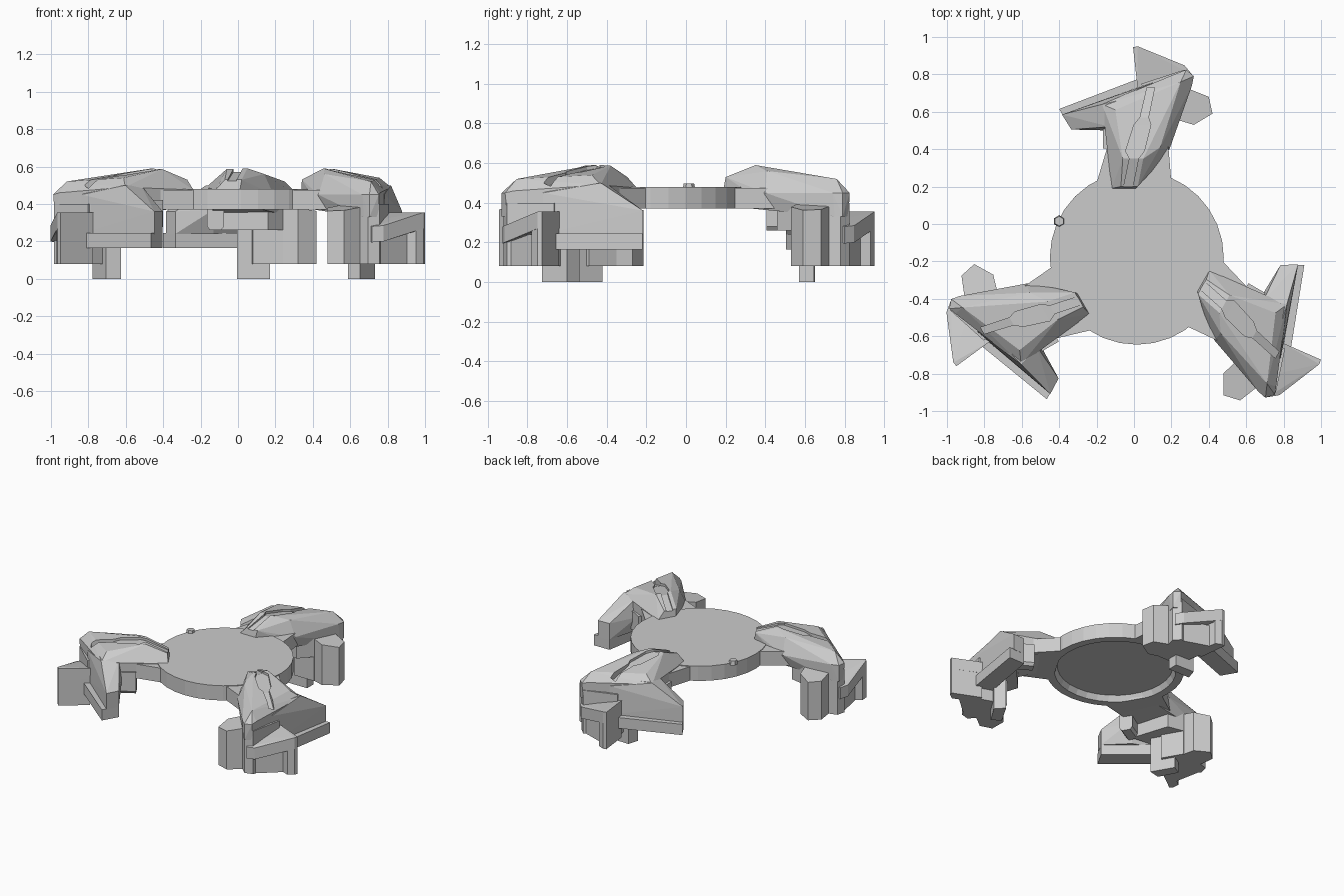
import bpy, bmesh, math
from mathutils import Matrix, Vector
from mathutils.bvhtree import BVHTree

cube = bpy.data.objects.get("Cube")
if cube:
    bpy.data.objects.remove(cube, do_unlink=True)

CENTRE = Vector((0.015, -0.18, 0))
parts = []


def make_object(name, bm):
    bmesh.ops.recalc_face_normals(bm, faces=bm.faces)
    mesh = bpy.data.meshes.new(name)
    bm.to_mesh(mesh)
    bm.free()
    obj = bpy.data.objects.new(name, mesh)
    bpy.context.collection.objects.link(obj)
    return obj


def hull(name, points):
    """Faceted solid wrapped around a few corner points."""
    bm = bmesh.new()
    for p in points:
        bm.verts.new(p)
    res = bmesh.ops.convex_hull(bm, input=bm.verts)
    loose = [v for v in bm.verts if not v.link_faces]
    bmesh.ops.delete(bm, geom=loose, context="VERTS")
    bmesh.ops.dissolve_limit(bm, angle_limit=0.02, verts=bm.verts, edges=bm.edges)
    return make_object(name, bm)


def prism(name, outline, low, high):
    return hull(name, [(x, y, z) for x, y in outline for z in (low, high)])


# Central disc, with a shallow round recess underneath
profile = [(0, 0.41), (0.39, 0.41), (0.41, 0.37), (0.465, 0.37),
           (0.465, 0.48), (0, 0.48)]
bm = bmesh.new()
ring = [bm.verts.new((CENTRE.x + r, CENTRE.y, z)) for r, z in profile]
edges = [bm.edges.new(pair) for pair in zip(ring, ring[1:])]
bmesh.ops.spin(bm, geom=ring + edges, cent=CENTRE, axis=(0, 0, 1),
               angle=math.tau, steps=32)
bmesh.ops.remove_doubles(bm, verts=bm.verts, dist=0.0005)
bmesh.ops.dissolve_limit(bm, angle_limit=0.01, verts=bm.verts, edges=bm.edges)
make_object("disc", bm)

# Small index knob on the disc rim
bm = bmesh.new()
bmesh.ops.create_cone(bm, cap_ends=True, segments=6, radius1=0.032, radius2=0.026,
                      depth=0.03, matrix=Matrix.Translation((-0.4, 0.015, 0.483)))
make_object("knob", bm)

# Hood of the claw: bottom rim, side rim, then crown
hood = hull("hood", [
    (-0.13, 0.36, 0.37), (0.13, 0.34, 0.37), (0.18, 0.45, 0.37),
    (0.31, 0.75, 0.33), (0.32, 0.79, 0.33), (0.27, 0.82, 0.33), (-0.17, 0.64, 0.34),
    (-0.12, 0.19, 0.475), (0.01, 0.19, 0.475), (0.13, 0.32, 0.45),
    (0.19, 0.4, 0.45), (0.31, 0.74, 0.45), (0.32, 0.79, 0.45),
    (0.28, 0.825, 0.45), (0.24, 0.81, 0.46), (-0.17, 0.64, 0.49),
    (-0.07, 0.2, 0.53), (0.02, 0.2, 0.53), (-0.06, 0.35, 0.587),
    (0.05, 0.35, 0.59), (-0.1, 0.61, 0.54), (0.25, 0.76, 0.52), (0.14, 0.41, 0.56),
])
parts.append(hood)

# Stepped channel sunk along the crown of the hood
bm = bmesh.new()
bm.from_mesh(hood.data)
tree = BVHTree.FromBMesh(bm)
bm.free()


def crown(x, y):
    hit = tree.ray_cast(Vector((x, y, 2)), Vector((0, 0, -1)))[0]
    return hit.z if hit else 0.5


stations = [(-0.035, 0.18, 0.024), (0.0, 0.35, 0.024), (0.005, 0.39, 0.05),
            (0.045, 0.53, 0.045), (0.055, 0.57, 0.022), (0.09, 0.73, 0.02)]
for i, (a, b) in enumerate(zip(stations, stations[1:])):
    pts = []
    for x, y, w in (a, b):
        floor = min(crown(x + s * w, max(y, 0.205)) for s in (-1, 1)) - 0.016
        pts += [(x + s * w, y, z) for s in (-1, 1) for z in (floor, 0.7)]
    cutter = hull("channel_cutter", pts)
    cutter.hide_render = True
    mod = hood.modifiers.new("channel", "BOOLEAN")
    mod.object = cutter
    mod.operation = "DIFFERENCE"
    mod.solver = "EXACT"
    bpy.context.view_layer.objects.active = hood
    bpy.ops.object.modifier_apply(modifier=mod.name)
    bpy.data.objects.remove(cutter, do_unlink=True)

# Neck joining the disc to the hood
parts.append(prism("neck", [(-0.2, 0.22), (0.2, 0.22), (0.13, 0.29), (0.18, 0.39),
                            (0.18, 0.46), (-0.14, 0.42)], 0.37, 0.475))

# Sloping wing with a ledge bar below it
parts.append(hull("wing", [
    (-0.385, 0.585, 0.24), (-0.335, 0.505, 0.24), (-0.13, 0.56, 0.24), (0.1, 0.76, 0.24),
    (-0.385, 0.585, 0.36), (-0.335, 0.505, 0.36), (0.1, 0.755, 0.45),
    (-0.17, 0.64, 0.5), (-0.13, 0.52, 0.5), (-0.13, 0.5, 0.37), (0.0, 0.68, 0.5)]))
parts.append(prism("ledge_bar", [(-0.4, 0.615), (-0.335, 0.505), (0.08, 0.66),
                                 (0.06, 0.79)], 0.165, 0.245))

# Core below the hood, with its rounded outer corner
parts.append(prism("core", [(0.08, 0.55), (0.24, 0.55), (0.3, 0.72), (0.315, 0.78),
                            (0.27, 0.825), (0.04, 0.75)], 0.08, 0.4))
parts.append(prism("upper_core", [(-0.12, 0.52), (0.16, 0.46), (0.24, 0.55),
                                  (0.3, 0.74), (0.05, 0.75)], 0.26, 0.4))

# Side ear with a tilted top
ear = [(0.22, 0.56), (0.32, 0.53), (0.42, 0.59), (0.4, 0.68), (0.3, 0.72)]
parts.append(hull("side_ear", [(x, y, 0.08) for x, y in ear] +
                  [(x, y, 0.43 - 0.16 * x) for x, y in ear]))

# Rear spur: sloped cap over a post and a recessed panel
cap = [(-0.005, 0.945, 0.355), (0.02, 0.95, 0.355), (0.27, 0.848, 0.285),
       (0.31, 0.8, 0.28), (0.25, 0.7, 0.3), (0.02, 0.72, 0.355)]
parts.append(hull("spur_cap", cap + [(x, y, z - 0.085) for x, y, z in cap]))
parts.append(prism("spur_post", [(-0.005, 0.945), (0.02, 0.95), (0.065, 0.93),
                                 (0.09, 0.75), (0.02, 0.73)], 0.08, 0.3))
parts.append(prism("spur_panel", [(0.04, 0.89), (0.26, 0.815), (0.25, 0.7),
                                  (0.05, 0.74)], 0.08, 0.24))

# Foot and inner clip
parts.append(prism("foot", [(-0.005, 0.57), (0.17, 0.57), (0.17, 0.645),
                            (0.02, 0.65)], 0.0, 0.35))
parts.append(hull("inner_clip", [(x, y, 0.28 - d) for x, d in ((-0.165, 0), (-0.15, 0.02),
                                                               (-0.09, 0.02), (-0.075, 0))
                                 for y in (0.405, 0.54)] +
                  [(x, y, 0.42) for x in (-0.165, -0.075) for y in (0.405, 0.54)]))

# Repeat the claw at three even positions around the disc
for turn, side in ((1, "right"), (2, "left")):
    spin = (Matrix.Translation(CENTRE) @ Matrix.Rotation(turn * math.tau / 3, 4, "Z")
            @ Matrix.Translation(-CENTRE))
    for part in parts:
        copy = part.copy()
        copy.name = side + "_" + part.name
        copy.matrix_world = spin
        bpy.context.collection.objects.link(copy)
for part in parts:
    part.name = "back_" + part.name
